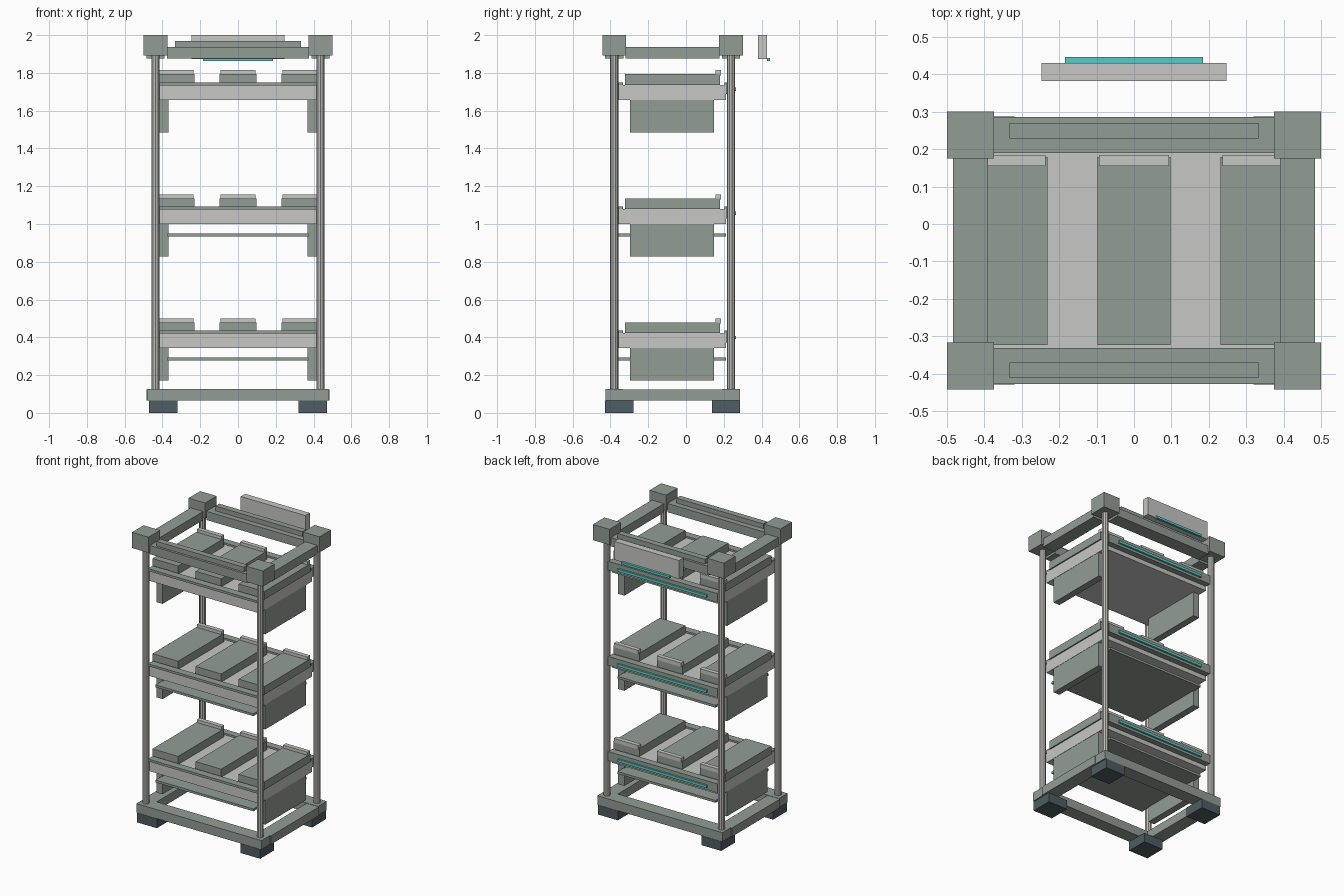
import bpy

old = bpy.data.objects.get("Cube")
if old:
    bpy.data.objects.remove(old, do_unlink=True)


def material(name, r, g, b):
    m = bpy.data.materials.new(name)
    m.use_nodes = True
    m.diffuse_color = (r, g, b, 1)
    m.node_tree.nodes["Principled BSDF"].inputs["Base Color"].default_value = (r, g, b, 1)
    return m


GREEN = material("grey green", 0.29, 0.335, 0.30)
LIGHT = material("light grey", 0.57, 0.58, 0.56)
METAL = material("post metal", 0.50, 0.50, 0.48)
DARK = material("dark slate", 0.08, 0.11, 0.125)
TEAL = material("teal", 0.10, 0.60, 0.55)


def box(name, x, y, z, mat):
    """Box from (low, high) ranges on each axis."""
    spans = (x, y, z)
    bpy.ops.mesh.primitive_cube_add(size=1, location=[(a + b) / 2 for a, b in spans])
    ob = bpy.context.object
    ob.name = name
    ob.scale = [b - a for a, b in spans]
    bpy.ops.object.transform_apply(location=False, rotation=False, scale=True)
    ob.data.materials.append(mat)
    return ob


def mid(half, centre=0):
    return (centre - half, centre + half)


CY = -0.071           # depth centre of the rack
POST_X, POST_Y = 0.437, 0.309

# Posts, feet and top corner blocks
for sx, side in ((-1, "right"), (1, "left")):
    for sy, end in ((-1, "front"), (1, "back")):
        tag = f"{end}_{side}"
        bpy.ops.mesh.primitive_cylinder_add(
            vertices=10, radius=0.022, depth=1.8,
            location=(sx * POST_X, CY + sy * POST_Y, 1.0))
        post = bpy.context.object
        post.name = "post_" + tag
        post.data.materials.append(METAL)
        box("foot_" + tag, mid(0.075, sx * 0.395), mid(0.075, CY + sy * 0.283),
            (0, 0.065), DARK)
        box("corner_block_" + tag, mid(0.063, sx * POST_X), mid(0.063, CY + sy * POST_Y),
            (1.892, 2.0), GREEN)

# Base frame and top frame
for sy, end in ((-1, "front"), (1, "back")):
    y = CY + sy * POST_Y
    box("base_rail_" + end, mid(0.478), mid(0.047, y), (0.065, 0.127), GREEN)
    box("top_rail_" + end, mid(0.375), mid(0.048, y), (1.877, 1.937), GREEN)
    box("rail_strip_" + end, mid(0.333), mid(0.021, CY + sy * 0.32), (1.937, 1.97), GREEN)
for sx, side in ((-1, "right"), (1, "left")):
    x = mid(0.047, sx * POST_X)
    box("base_side_rail_" + side, x, mid(0.262, CY), (0.065, 0.125), GREEN)
    box("top_side_rail_" + side, x, mid(0.248, CY), (1.877, 1.937), GREEN)

# Shelves with their trays, side panels and light strips
for level, z in (("low", 0.343), ("middle", 1.0), ("high", 1.657)):
    tag = "_" + level
    box("shelf" + tag, mid(0.418), (-0.366, 0.212), (z, z + 0.08), LIGHT)
    box("front_lip" + tag, mid(0.418), (-0.385, -0.333), (z + 0.076, z + 0.092), GREEN)
    box("back_beam" + tag, mid(0.418), (0.203, 0.252), (z + 0.03, z + 0.092), GREEN)
    box("light_strip" + tag, mid(0.34), (0.25, 0.264), (z + 0.047, z + 0.065), TEAL)
    for i, x in enumerate((-0.329, 0, 0.329)):
        box(f"tray_{i}{tag}", mid(0.098, x), mid(0.251, -0.072), (z + 0.08, z + 0.136), GREEN)
        box(f"tray_tab_{i}{tag}", mid(0.093, x), mid(0.015, 0.17), (z + 0.13, z + 0.157), LIGHT)
    for sx, side in ((-1, "right"), (1, "left")):
        box(f"side_panel_{side}{tag}", mid(0.024, sx * 0.392), (-0.297, 0.147),
            (z - 0.172, z), GREEN)
    if level != "high":
        box("under_plate" + tag, mid(0.374), (-0.366, 0.212), (z - 0.065, z - 0.049), GREEN)

# Raised panel behind the rack
box("rear_panel", mid(0.247), (0.382, 0.43), (1.873, 2.0), LIGHT)
box("rear_panel_light", mid(0.185), (0.43, 0.446), (1.864, 1.88), TEAL)
